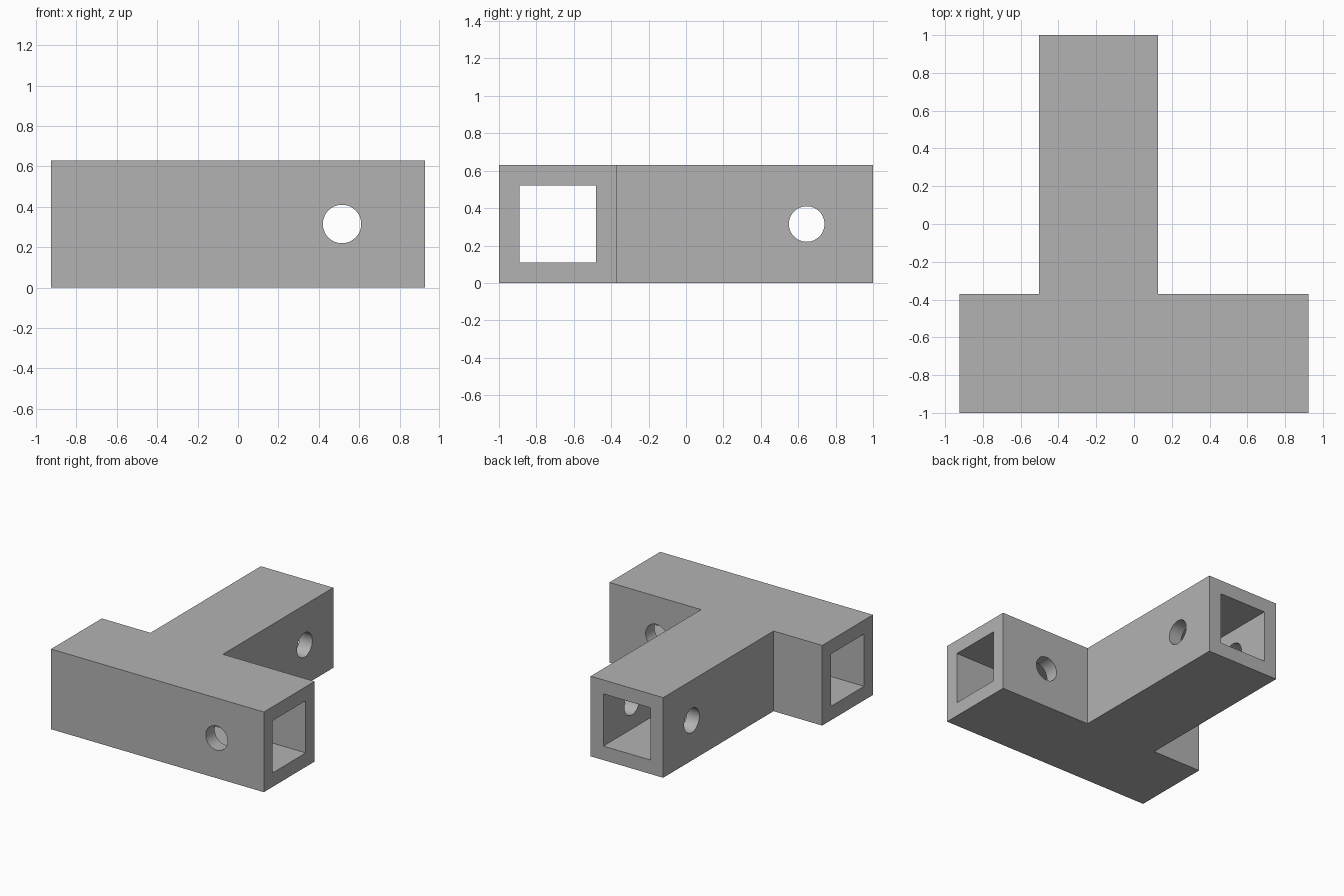
import bpy, bmesh, math

cube = bpy.data.objects.get("Cube")
if cube:
    bpy.data.objects.remove(cube, do_unlink=True)

HEIGHT = 0.63
MID = HEIGHT / 2
BORE = 0.41
BAR_Y = -0.685      # centre line of the cross bar
STEM_X = -0.187     # centre line of the stem
X, BACK, BAR_BACK = 0.925, 1.0, -0.37

grey = bpy.data.materials.new("plain grey")
grey.use_nodes = True
colour = (0.45, 0.45, 0.45, 1)
grey.diffuse_color = colour
grey.node_tree.nodes["Principled BSDF"].inputs["Base Color"].default_value = colour


def box_cutter(name, low, high):
    size = [h - l for l, h in zip(low, high)]
    centre = [(h + l) / 2 for l, h in zip(low, high)]
    bpy.ops.mesh.primitive_cube_add(size=1, location=centre)
    ob = bpy.context.object
    ob.name, ob.scale = name, size
    return ob


def round_cutter(name, centre, length, rotation):
    bpy.ops.mesh.primitive_cylinder_add(vertices=48, radius=0.095, depth=length,
                                        location=centre, rotation=rotation)
    ob = bpy.context.object
    ob.name = name
    return ob


# Solid tee body, extruded from its plan outline
left, right = STEM_X - MID, STEM_X + MID
outline = [(-X, -BACK), (X, -BACK), (X, BAR_BACK), (right, BAR_BACK),
           (right, BACK), (left, BACK), (left, BAR_BACK), (-X, BAR_BACK)]
bm = bmesh.new()
base = bm.faces.new([bm.verts.new((x, y, 0)) for x, y in outline])
top = bmesh.ops.extrude_face_region(bm, geom=[base])["geom"]
bmesh.ops.translate(bm, vec=(0, 0, HEIGHT),
                    verts=[v for v in top if isinstance(v, bmesh.types.BMVert)])
bmesh.ops.recalc_face_normals(bm, faces=bm.faces)
mesh = bpy.data.meshes.new("tee_connector")
bm.to_mesh(mesh)
bm.free()
mesh.materials.append(grey)
tee = bpy.data.objects.new("tee_connector", mesh)
bpy.context.collection.objects.link(tee)

# Square sockets and round pin holes
half = BORE / 2
cutters = [
    box_cutter("bar_bore", (-2, BAR_Y - half, MID - half), (2, BAR_Y + half, MID + half)),
    box_cutter("stem_bore", (STEM_X - half, BAR_BACK, MID - half),
               (STEM_X + half, 2, MID + half)),
    round_cutter("bar_pin_hole", (0.515, BAR_Y, MID), 1, (math.pi / 2, 0, 0)),
    round_cutter("stem_pin_hole", (STEM_X, 0.645, MID), 1, (0, math.pi / 2, 0)),
]
for cutter in cutters:
    cutter.hide_render = True
    cutter.data.materials.append(grey)
    mod = tee.modifiers.new(cutter.name, 'BOOLEAN')
    mod.operation, mod.solver, mod.object = 'DIFFERENCE', 'EXACT', cutter

# Bake the cuts, drop the cutters, keep edges crisp
bpy.ops.object.select_all(action='DESELECT')
tee.select_set(True)
bpy.context.view_layer.objects.active = tee
for cutter in cutters:
    bpy.ops.object.modifier_apply(modifier=cutter.name)
    bpy.data.objects.remove(cutter, do_unlink=True)
bpy.ops.object.shade_smooth_by_angle(angle=math.radians(30))
